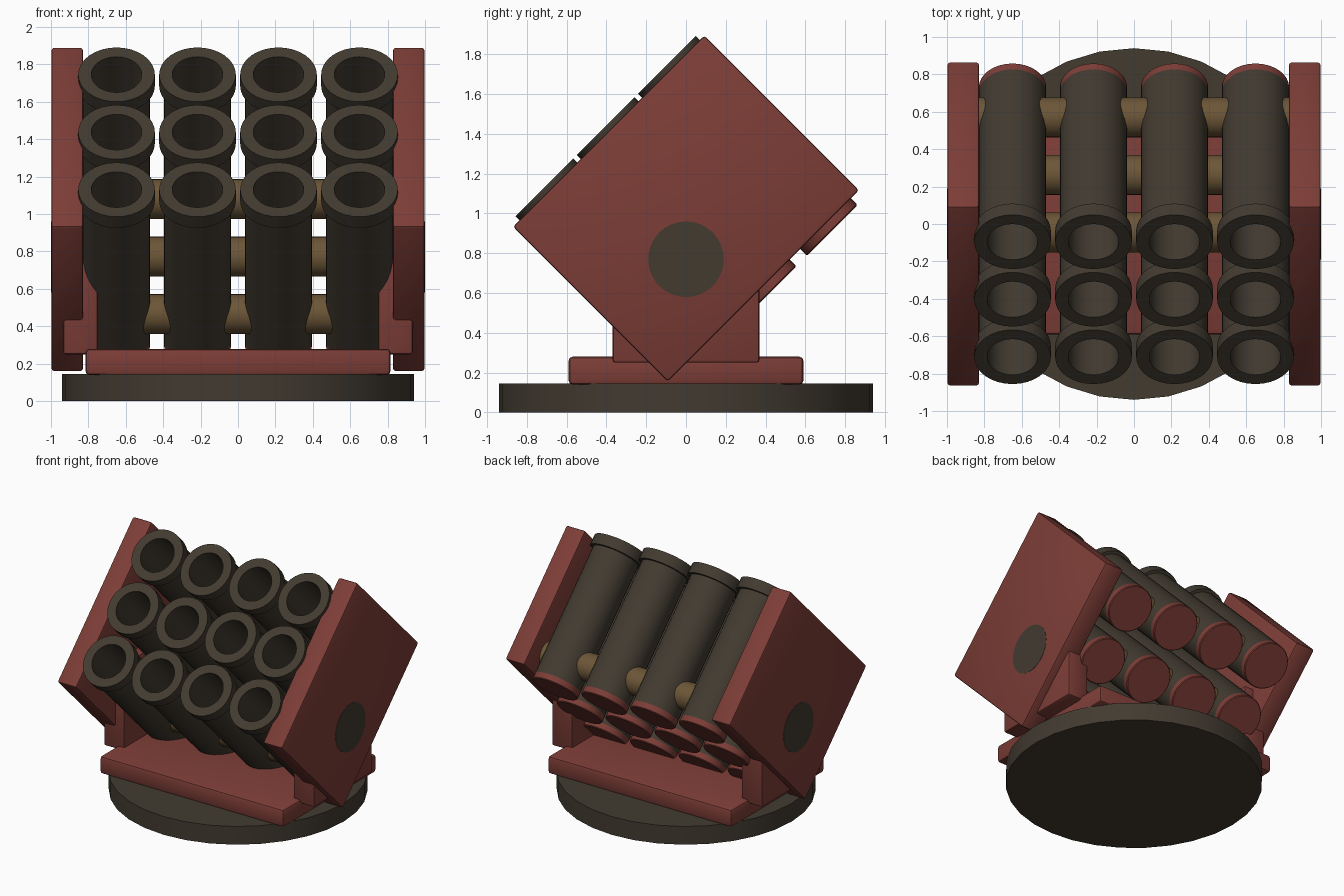
import bpy, bmesh, math

cube = bpy.data.objects.get("Cube")
if cube:
    bpy.data.objects.remove(cube, do_unlink=True)

TILT = math.radians(45)
parts = []


def material(name, rgb):
    m = bpy.data.materials.new(name)
    m.use_nodes = True
    m.diffuse_color = (*rgb, 1)
    m.node_tree.nodes["Principled BSDF"].inputs["Base Color"].default_value = (*rgb, 1)
    return m


red = material("dull red paint", (0.205, 0.047, 0.038))
dark = material("dark gunmetal", (0.054, 0.043, 0.030))
brass = material("aged brass", (0.150, 0.092, 0.038))


def add(name, mesh, location, rotation=(0, 0, 0)):
    ob = bpy.data.objects.new(name, mesh)
    bpy.context.collection.objects.link(ob)
    ob.location = location
    ob.rotation_euler = rotation
    parts.append(ob)
    return ob


def lathe(name, profile, mat, sides=32):
    """Mesh turned around local z from (radius, height) points."""
    bm = bmesh.new()
    verts = [bm.verts.new((r, 0, z)) for r, z in profile]
    edges = [bm.edges.new(pair) for pair in zip(verts, verts[1:])]
    bmesh.ops.spin(bm, geom=verts + edges, axis=(0, 0, 1), cent=(0, 0, 0),
                   angle=math.tau, steps=sides, use_duplicate=False)
    bmesh.ops.remove_doubles(bm, verts=bm.verts, dist=0.0005)
    bmesh.ops.recalc_face_normals(bm, faces=bm.faces)
    mesh = bpy.data.meshes.new(name)
    bm.to_mesh(mesh)
    bm.free()
    mesh.materials.append(mat)
    return mesh


def cylinder(name, radius, depth, mat, sides=32):
    h = depth / 2
    return lathe(name, [(0, -h), (radius, -h), (radius, h), (0, h)], mat, sides)


def box(name, size, location, mat, rotation=(0, 0, 0), bevel=0.015):
    bm = bmesh.new()
    bmesh.ops.create_cube(bm, size=1)
    bmesh.ops.scale(bm, vec=size, verts=bm.verts)
    bmesh.ops.bevel(bm, geom=bm.edges[:], offset=bevel, segments=2,
                    profile=0.5, affect='EDGES')
    mesh = bpy.data.meshes.new(name)
    bm.to_mesh(mesh)
    bm.free()
    mesh.materials.append(mat)
    return add(name, mesh, location, rotation)


# Turntable and platform
add("turntable", cylinder("turntable", 0.94, 0.146, dark), (0, 0, 0.073))
box("platform", (1.63, 1.18, 0.14), (0, 0, 0.21), red, bevel=0.02)

# Brackets, tilted side plates and pivot discs
pivot_mesh = cylinder("pivot", 0.19, 0.008, dark)
for side, label in ((1, "left"), (-1, "right")):
    box(label + "_bracket", (0.185, 0.74, 0.70), (side * 0.8425, 0, 0.60), red)
    box(label + "_side_plate", (0.17, 1.36, 1.10), (side * 0.913, 0, 1.025),
        red, (TILT, 0, 0))
    add(label + "_pivot", pivot_mesh, (side * 0.996, 0, 0.77), (0, math.pi / 2, 0))

# Launch tubes with collars, rear caps and cross rods
tube_mesh = lathe("tube", [(0, 0.05), (0.18, 0.05), (0.18, 1.09), (0.205, 1.09),
                           (0.205, 1.175), (0.135, 1.175), (0.135, 0.1), (0, 0.1)], dark)
cap_mesh = lathe("cap", [(0, 0), (0.174, 0), (0.18, 0.006), (0.18, 0.05), (0, 0.05)], red)
rod_mesh = cylinder("rod", 0.107, 1.68, brass)
for row in range(3):
    reach = 0.42 + row * 0.615          # y + z along the tilted stack
    rear_y, rear_z = (reach - 0.18) / 2, (reach + 0.18) / 2
    add(f"cross_rod_{row + 1}", rod_mesh,
        (0, (reach - 0.51) / 2, (reach + 0.51) / 2), (0, math.pi / 2, 0))
    for col in range(4):
        spot = ((col - 1.5) * 0.433, rear_y, rear_z)
        add(f"launch_tube_{row + 1}_{col + 1}", tube_mesh, spot, (TILT, 0, 0))
        add(f"rear_cap_{row + 1}_{col + 1}", cap_mesh, spot, (TILT, 0, 0))

# Smooth the round surfaces, keep hard edges
bpy.context.view_layer.update()
for ob in bpy.context.view_layer.objects:
    ob.select_set(ob in parts)
bpy.context.view_layer.objects.active = parts[0]
bpy.ops.object.shade_smooth_by_angle(angle=math.radians(30))
